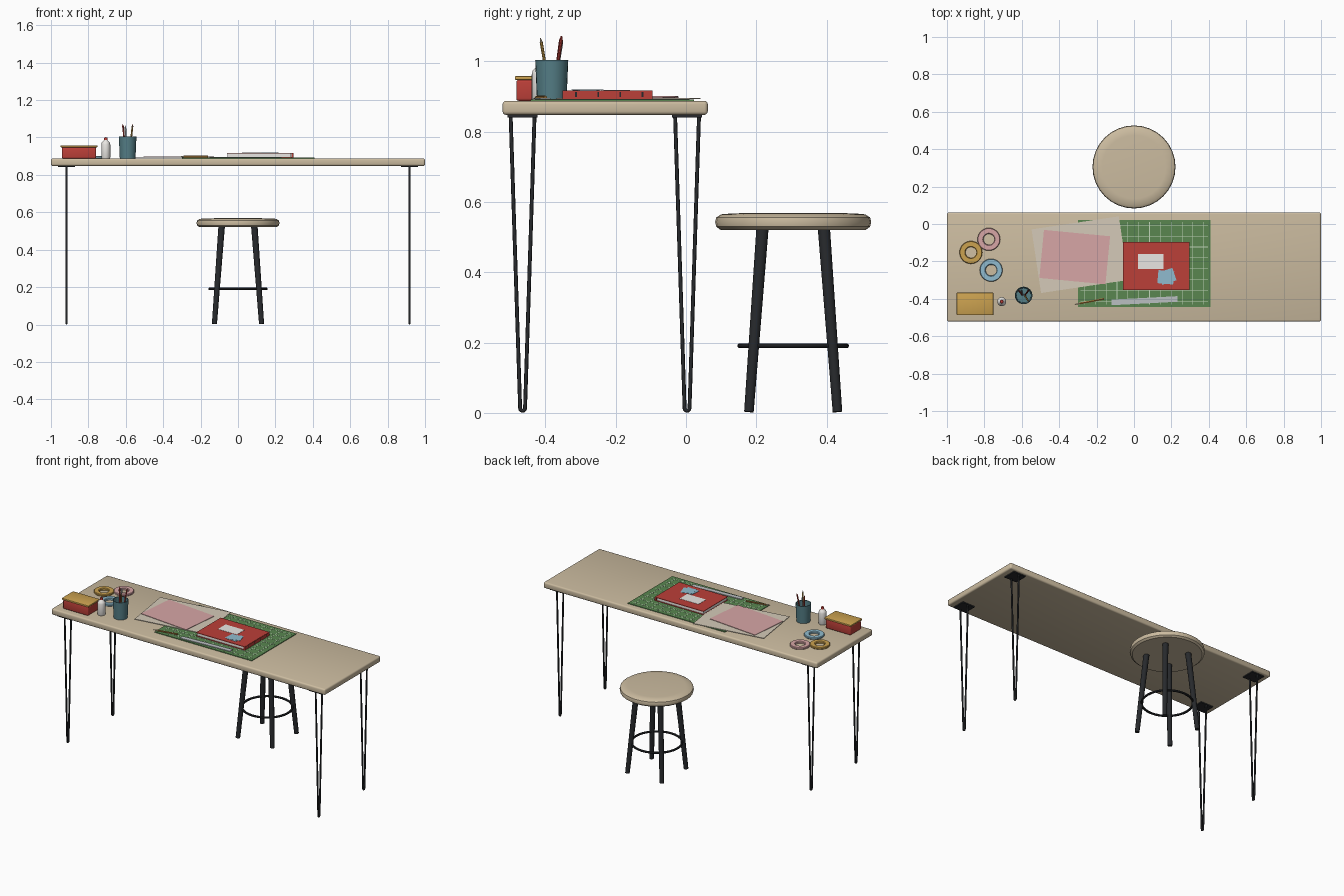
import bpy, bmesh
from math import cos, sin, pi, radians
from mathutils import Vector

if "Cube" in bpy.data.objects:
    bpy.data.objects.remove(bpy.data.objects["Cube"])


def material(name, r, g, b):
    m = bpy.data.materials.new(name)
    m.diffuse_color = (r, g, b, 1)
    m.use_nodes = True
    m.node_tree.nodes["Principled BSDF"].inputs["Base Color"].default_value = m.diffuse_color
    return m


WOOD = material("wood", 0.60, 0.50, 0.35)
BLACK = material("black metal", 0.02, 0.022, 0.025)
GREEN = material("green", 0.10, 0.24, 0.08)
LINE = material("pale green", 0.55, 0.68, 0.50)
RED = material("red", 0.50, 0.05, 0.04)
GOLD = material("gold", 0.60, 0.36, 0.08)
BROWN = material("brown", 0.35, 0.17, 0.04)
PINK = material("pink", 0.68, 0.38, 0.38)
BLUE = material("blue", 0.28, 0.50, 0.62)
TEAL = material("teal", 0.09, 0.21, 0.24)
PAPER = material("parchment", 0.66, 0.59, 0.48)
WHITE = material("white", 0.82, 0.80, 0.77)
GREY = material("grey", 0.50, 0.53, 0.54)


def finish(name, bm, mat, smooth=True):
    bmesh.ops.recalc_face_normals(bm, faces=bm.faces)
    me = bpy.data.meshes.new(name)
    bm.to_mesh(me)
    bm.free()
    ob = bpy.data.objects.new(name, me)
    bpy.context.collection.objects.link(ob)
    me.materials.append(mat)
    if smooth:
        bpy.ops.object.select_all(action='DESELECT')
        ob.select_set(True)
        bpy.context.view_layer.objects.active = ob
        bpy.ops.object.shade_smooth_by_angle(angle=radians(35))
    return ob


def box(name, centre, size, mat, turn=0, bevel=0, segments=3):
    bm = bmesh.new()
    bmesh.ops.create_cube(bm, size=1)
    bmesh.ops.scale(bm, vec=size, verts=bm.verts)
    if bevel:
        bmesh.ops.bevel(bm, geom=bm.edges[:], offset=bevel, segments=segments,
                        profile=0.5, affect='EDGES')
    ob = finish(name, bm, mat, bool(bevel))
    ob.location = centre
    ob.rotation_euler.z = radians(turn)
    return ob


def lathe(name, x, y, profile, mat, n=28, closed=False):
    """Revolve (radius, z) points around a vertical axis."""
    bm = bmesh.new()
    vs = [bm.verts.new((r, 0, z)) for r, z in profile]
    es = [bm.edges.new(p) for p in zip(vs, vs[1:])]
    if closed:
        es.append(bm.edges.new((vs[-1], vs[0])))
    bmesh.ops.spin(bm, geom=vs + es, cent=(0, 0, 0), axis=(0, 0, 1),
                   angle=2 * pi, steps=n, use_duplicate=False)
    bmesh.ops.remove_doubles(bm, verts=bm.verts, dist=1e-5)
    ob = finish(name, bm, mat)
    ob.location = (x, y, 0)
    return ob


def rod(name, a, b, r1, r2, mat, n=10):
    a, b = Vector(a), Vector(b)
    bm = bmesh.new()
    bmesh.ops.create_cone(bm, cap_ends=True, segments=n, radius1=r1,
                          radius2=r2, depth=(b - a).length)
    ob = finish(name, bm, mat)
    ob.location = (a + b) / 2
    ob.rotation_euler = (b - a).to_track_quat('Z', 'Y').to_euler()
    return ob


def wire(name, pts, r, mat):
    cu = bpy.data.curves.new(name, 'CURVE')
    cu.dimensions = '3D'
    cu.bevel_depth = r
    cu.bevel_resolution = 2
    cu.use_fill_caps = True
    sp = cu.splines.new('POLY')
    sp.points.add(len(pts) - 1)
    for p, co in zip(sp.points, pts):
        p.co = (*co, 1)
    cu.materials.append(mat)
    ob = bpy.data.objects.new(name, cu)
    bpy.context.collection.objects.link(ob)


# Table top and hairpin legs
TOP = 0.888
box("table_top", (0, -0.23, 0.868), (2, 0.584, 0.04), WOOD, bevel=0.01)
for sx, side in ((-1, "left"), (1, "right")):
    for y, end in ((-0.465, "front"), (0.003, "back")):
        x = sx * 0.917
        box(f"{end}_{side}_leg_plate", (x, y, 0.845), (0.09, 0.085, 0.008), BLACK)
        bend = [(x, y - 0.007 * cos(t), 0.013 - 0.007 * sin(t))
                for t in (i * pi / 6 for i in range(7))]
        wire(f"{end}_{side}_hairpin_leg",
             [(x, y - 0.034, 0.845)] + bend + [(x, y + 0.034, 0.845)], 0.0055, BLACK)

# Stool
CY = 0.305
lathe("stool_seat", 0, CY, [(0, 0.521), (0.207, 0.521), (0.219, 0.53), (0.222, 0.543),
      (0.219, 0.556), (0.205, 0.565), (0.17, 0.568), (0, 0.569)], WOOD, 32)
for sx in (-1, 1):
    for sy in (-1, 1):
        rod("stool_leg", (sx * 0.126, CY + sy * 0.126, 0.003),
            (sx * 0.087, CY + sy * 0.087, 0.53), 0.014, 0.018, BLACK, 12)
lathe("stool_foot_ring", 0, CY,
      [(0.152 + 0.007 * cos(i * pi / 4), 0.191 + 0.007 * sin(i * pi / 4))
       for i in range(8)], BLACK, 32, True)

# Cutting mat with grid lines
box("cutting_mat", (0.055, -0.21, TOP + 0.002), (0.71, 0.465, 0.004), GREEN)
for i in range(12):
    box("mat_line_along_y", (-0.265 + i * 0.058, -0.21, TOP + 0.0042),
        (0.003, 0.44, 0.001), LINE)
for i in range(8):
    box("mat_line_along_x", (0.055, -0.413 + i * 0.058, TOP + 0.0042),
        (0.68, 0.003, 0.001), LINE)

# Loose paper sheets
box("parchment_sheet", (-0.289, -0.164, TOP + 0.0065), (0.472, 0.344, 0.003), PAPER, 8.5)
box("pink_sheet", (-0.317, -0.177, TOP + 0.0095), (0.355, 0.258, 0.003), PINK, -5.5)

# Notebook with spine, label and sticky notes
BX, BY = 0.118, -0.224
box("notebook_back_cover", (BX, BY, 0.895), (0.355, 0.256, 0.003), RED)
box("notebook_pages", (BX - 0.004, BY, 0.905), (0.34, 0.246, 0.018), WHITE)
box("notebook_front_cover", (BX, BY, 0.9155), (0.355, 0.256, 0.004), RED)
box("notebook_spine", (BX + 0.173, BY, 0.9055), (0.012, 0.256, 0.022), RED)
for i in range(4):
    box("spine_band", (BX + 0.179, -0.313 + i * 0.063, 0.9055), (0.002, 0.005, 0.014), BLACK)
box("notebook_label", (0.09, -0.2, 0.918), (0.138, 0.08, 0.0015), WHITE)
box("sticky_note", (0.17, -0.285, 0.918), (0.085, 0.07, 0.0015), BLUE, -5)
box("sticky_note_turned", (0.178, -0.28, 0.9192), (0.08, 0.07, 0.0015), BLUE, 18)

# Ruler and pencil
box("ruler", (0.056, -0.41, TOP + 0.0065), (0.354, 0.03, 0.004), GREY, 3)
rod("pencil_body", (-0.29, -0.425, 0.897), (-0.16, -0.4, 0.897), 0.0055, 0.0055, BROWN, 6)
rod("pencil_point", (-0.29, -0.425, 0.897), (-0.316, -0.43, 0.897), 0.0055, 0.0008, WOOD, 6)

# Tape rolls
for x, y, m, nm in ((-0.872, -0.152, GOLD, "gold"), (-0.776, -0.082, PINK, "pink"),
                    (-0.764, -0.247, BLUE, "blue")):
    lathe(f"{nm}_tape_roll", x, y, [(0.03, TOP), (0.058, TOP), (0.061, TOP + 0.003),
          (0.061, TOP + 0.011), (0.058, TOP + 0.014), (0.033, TOP + 0.014),
          (0.029, TOP + 0.011)], m, 28, True)

# Storage box
box("storage_box", (-0.85, -0.427, 0.918), (0.184, 0.112, 0.06), RED, bevel=0.007)
box("storage_box_lid", (-0.85, -0.427, 0.953), (0.196, 0.12, 0.011), GOLD, bevel=0.003, segments=2)

# Glue bottle
lathe("glue_bottle", -0.707, -0.415, [(0, TOP), (0.022, TOP), (0.024, 0.892), (0.024, 0.963),
      (0.021, 0.975), (0.011, 0.984), (0.009, 0.988), (0, 0.988)], WHITE, 20)
lathe("glue_cap", -0.707, -0.415, [(0, 0.986), (0.01, 0.986), (0.008, 0.999), (0, 1.002)], RED, 16)

# Brush cup with brushes
PX, PY = -0.59, -0.382
lathe("brush_cup", PX, PY, [(0, TOP), (0.042, TOP), (0.047, 1.004), (0.043, 1.004),
      (0.039, 0.896), (0, 0.896)], TEAL, 24)
for dx, dy, z, m, nm in ((-0.025, 0.025, 1.06, RED, "red"), (0.025, -0.03, 1.055, GOLD, "gold"),
                         (0.026, 0.027, 1.06, RED, "second_red"), (-0.012, 0.028, 1.052, GREY, "grey")):
    foot = Vector((PX + dx * 0.3, PY + dy * 0.1, 0.897))
    tip = Vector((PX + dx, PY + dy, z))
    rod(f"{nm}_brush", foot, tip, 0.004, 0.0045, m, 8)
    rod(f"{nm}_brush_tip", tip, tip + (tip - foot) * 0.075, 0.0045, 0.001, WOOD if m is GOLD else m, 8)
